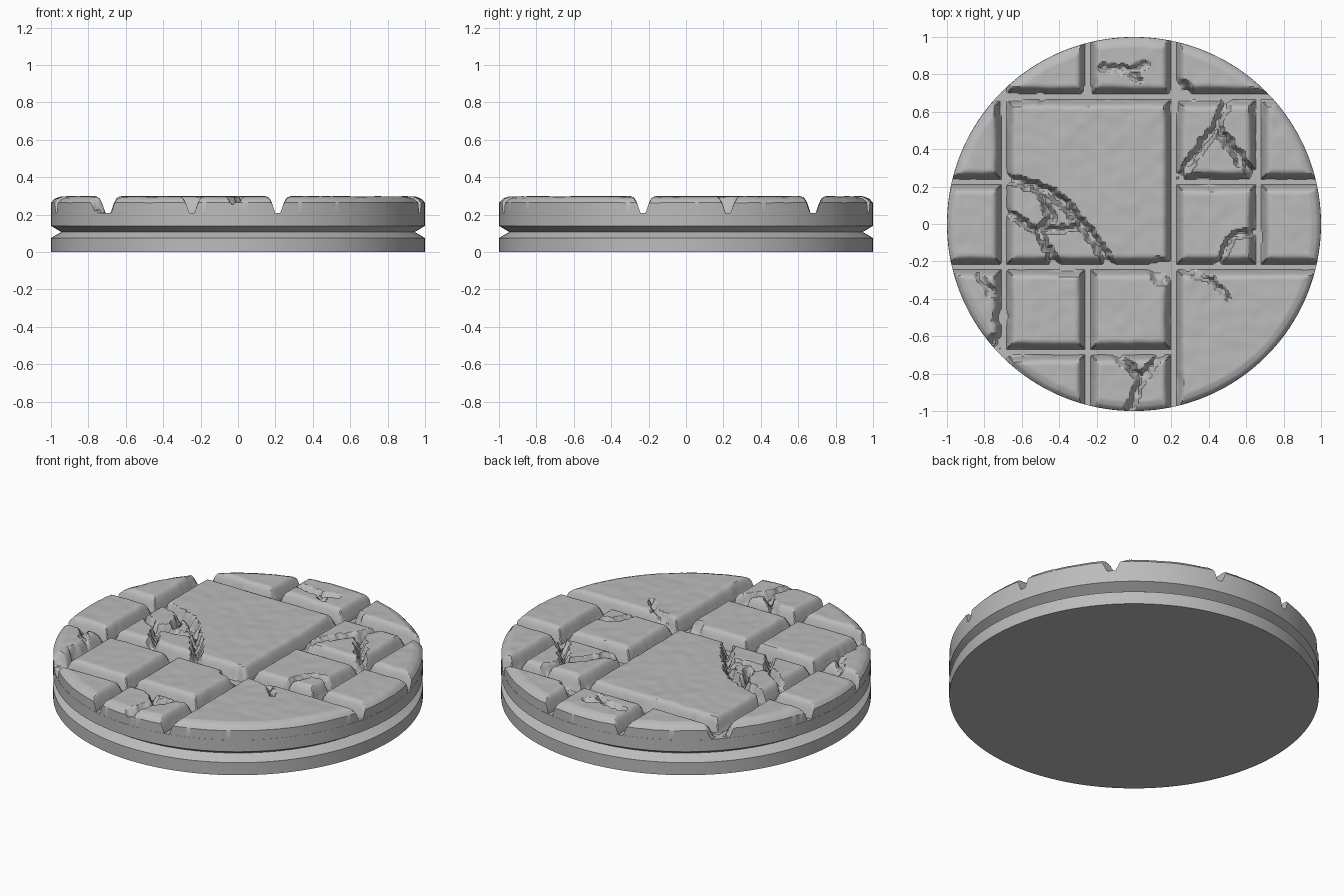
import bpy, bmesh, math
from mathutils import Vector, noise

cube = bpy.data.objects.get("Cube")
if cube:
    bpy.data.objects.remove(cube, do_unlink=True)

stone_grey = bpy.data.materials.new("stone grey")
stone_grey.use_nodes = True
colour = (0.5, 0.5, 0.5, 1)
stone_grey.diffuse_color = colour
stone_grey.node_tree.nodes["Principled BSDF"].inputs["Base Color"].default_value = colour


def finish(bm, name, angle):
    """Turn a bmesh into a shaded object in the scene."""
    mesh = bpy.data.meshes.new(name)
    bm.to_mesh(mesh)
    bm.free()
    mesh.materials.append(stone_grey)
    obj = bpy.data.objects.new(name, mesh)
    bpy.context.collection.objects.link(obj)
    bpy.ops.object.select_all(action='DESELECT')
    obj.select_set(True)
    bpy.context.view_layer.objects.active = obj
    bpy.ops.object.shade_smooth_by_angle(angle=math.radians(angle))
    return obj


# Round plinth with a V-shaped groove, turned from a profile
def build_plinth():
    profile = [(1, 0), (1, 0.075), (0.945, 0.107), (1, 0.14), (1, 0.21)]
    sides = 160
    bm = bmesh.new()
    rings = []
    for radius, z in profile:
        angles = [math.tau * i / sides for i in range(sides)]
        rings.append([bm.verts.new((radius * math.cos(a), radius * math.sin(a), z)) for a in angles])
    for low, high in zip(rings, rings[1:]):
        for i in range(sides):
            k = (i + 1) % sides
            bm.faces.new((low[i], low[k], high[k], high[i]))
    bm.faces.new(rings[0][::-1])
    bm.faces.new(rings[-1])
    finish(bm, "plinth", 25)


# Joint lines between the slabs
LINES_X = [-1.1, -0.695, -0.247, 0.213, 0.665, 1.1]
LINES_Y = [-1.1, -0.685, -0.23, 0.225, 0.68, 1.1]
JOINT = 0.014
STEP = 0.008

# Cracks: width, depth and path
CRACKS = [
    (0.032, 0.07, [(-.7, .25), (-.47, .18), (-.36, .1), (-.28, 0), (-.2, -.1), (-.13, -.22)]),
    (0.028, 0.06, [(-.5, .18), (-.44, .03), (-.51, -.04), (-.42, -.21)]),
    (0.024, 0.05, [(-.69, .07), (-.51, -.04), (-.32, -.02)]),
    (0.03, 0.06, [(.5, .67), (.44, .52), (.25, .26)]),
    (0.03, 0.06, [(.44, .52), (.53, .4), (.63, .27)]),
    (0.024, 0.05, [(.66, -.04), (.53, -.06), (.45, -.21)]),
    (0.028, 0.03, [(-.17, .84), (-.03, .82), (.06, .85)]),
    (0.024, 0.03, [(-.05, .83), (.03, .77)]),
    (0.026, 0.05, [(-.1, -.7), (.04, -.82), (.14, -.7)]),
    (0.026, 0.05, [(.04, -.82), (-.02, -.98)]),
    (0.02, 0.03, [(.28, -.26), (.42, -.3), (.5, -.39)]),
    (0.025, 0.03, [(-.83, -.28), (-.75, -.37)]),
]

# Broken edges: centre and radius
CHIPS = [(.15, -.25, .08), (-.71, -.5, .05), (.25, .71, .07), (-.25, .72, .04), (-.5, .68, .04),
         (-.74, -.63, .05)]


def path_distance(p, path):
    best = 9
    for a, b in zip(path, path[1:]):
        a, b = Vector(a), Vector(b)
        t = max(0, min(1, (p - a).dot(b - a) / (b - a).length_squared))
        best = min(best, (p - a.lerp(b, t)).length)
    return best


def ramp(d, points):
    """Piecewise linear height profile."""
    for (d0, z0), (d1, z1) in zip(points, points[1:]):
        if d <= d1:
            return z0 + (z1 - z0) * max(0, d - d0) / (d1 - d0)
    return points[-1][1]


JOINT_SIDE = [(0, .211), (.02, .27), (.034, .292), (.05, .298)]
RIM_SIDE = [(0, .265), (.02, .287), (.05, .298)]


def slab_height(p, edge, cracks, chips):
    fine = noise.noise(Vector((p.x * 14, p.y * 14, 2)))
    broad = noise.noise(Vector((p.x * 4, p.y * 4, 7)))
    wear = 0.012 * max(0, broad + 0.4 * fine)
    z = min(ramp(edge - wear, JOINT_SIDE), ramp(1 - p.length - wear * 0.5, RIM_SIDE))
    z += 0.003 * (broad + fine) - 0.001
    # Jagged cracks
    jag = Vector((noise.noise(Vector((p.x * 30, p.y * 30, 1))),
                  noise.noise(Vector((p.x * 30, p.y * 30, 5))))) * 0.016
    cut = 0
    for width, depth, path in cracks:
        cut = max(cut, depth * min(1, 1.4 * (1 - path_distance(p + jag, path) / width)))
    # Chipped corners
    for x, y, size in chips:
        far = (p + jag - Vector((x, y))).length
        cut = max(cut, min(0.06, (size - far) * 1.8))
    return max(0.208, min(0.3, z - cut))


def build_slab(name, col, row, wide=1, deep=1):
    x0, x1 = LINES_X[col] + JOINT, LINES_X[col + wide] - JOINT
    y0, y1 = LINES_Y[row] + JOINT, LINES_Y[row + deep] - JOINT

    def near(x, y, margin):
        return x0 - margin < x < x1 + margin and y0 - margin < y < y1 + margin

    cracks = [c for c in CRACKS if near(*c[2][0], 0.02) and near(*c[2][1], 0.02)]
    chips = [c for c in CHIPS if near(c[0], c[1], c[2])]
    nx, ny = math.ceil((x1 - x0) / STEP), math.ceil((y1 - y0) / STEP)
    bm = bmesh.new()
    grid, inside = {}, {}
    for i in range(nx + 1):
        for j in range(ny + 1):
            p = Vector((x0 + (x1 - x0) * i / nx, y0 + (y1 - y0) * j / ny))
            inside[i, j] = p.length < 1
            if p.length > 1 + 2 * STEP:
                continue
            if p.length > 0.999:
                p = p.normalized() * 0.999
            edge = min(p.x - x0, x1 - p.x, p.y - y0, y1 - p.y)
            grid[i, j] = bm.verts.new((p.x, p.y, slab_height(p, edge, cracks, chips)))
    for i in range(nx):
        for j in range(ny):
            cell = [(i, j), (i + 1, j), (i + 1, j + 1), (i, j + 1)]
            if any(inside[c] for c in cell) and all(c in grid for c in cell):
                bm.faces.new([grid[c] for c in cell])
    bmesh.ops.delete(bm, geom=[v for v in bm.verts if not v.link_faces], context='VERTS')
    # Side walls down to the plinth
    border = [e for e in bm.edges if e.is_boundary]
    wall = bmesh.ops.extrude_edge_only(bm, edges=border)["geom"]
    for v in wall:
        if isinstance(v, bmesh.types.BMVert):
            v.co.z = 0.205
    bmesh.ops.recalc_face_normals(bm, faces=bm.faces)
    if sum(f.normal.z * f.calc_area() for f in bm.faces) < 0:
        bmesh.ops.reverse_faces(bm, faces=bm.faces)
    finish(bm, name, 35)


build_plinth()
SLABS = {
    "right_front_slab": (0, 1), "right_middle_slab": (0, 2), "right_back_slab": (0, 3),
    "front_edge_slab_right": (1, 0), "front_edge_slab_middle": (2, 0),
    "front_corner_slab": (3, 0, 2, 2),
    "front_slab_right": (1, 1), "front_slab_middle": (2, 1),
    "large_cracked_slab": (1, 2, 2, 2),
    "inner_slab_front": (3, 2), "inner_slab_back": (3, 3),
    "left_slab_front": (4, 2), "left_slab_back": (4, 3),
    "back_edge_slab_right": (1, 4), "back_edge_slab_middle": (2, 4),
    "back_edge_slab_left": (3, 4, 2, 1),
}
for slab_name, span in SLABS.items():
    build_slab(slab_name, *span)
